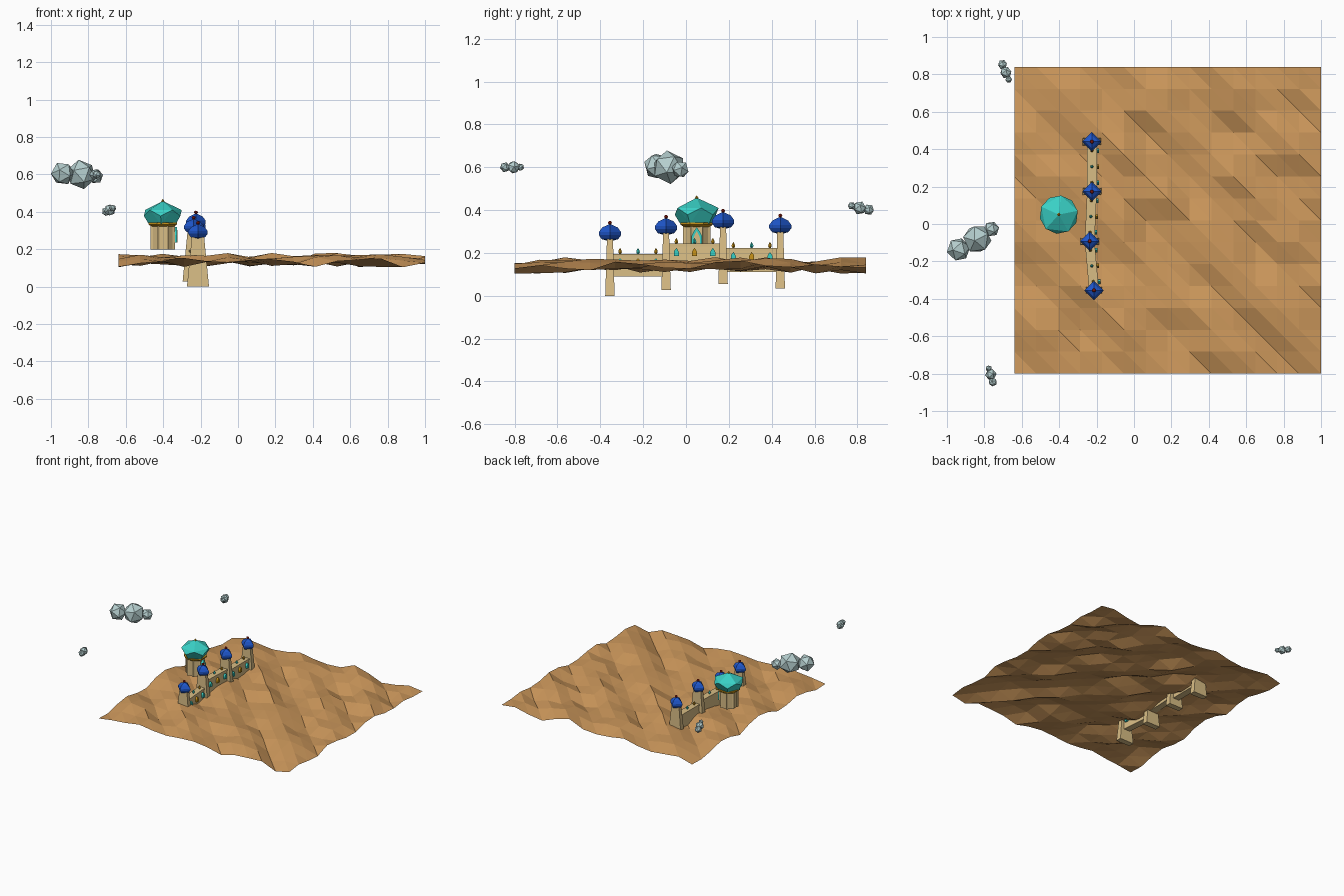
import bpy, bmesh, math, random
from mathutils import Vector, Euler

if "Cube" in bpy.data.objects:
    bpy.data.objects.remove(bpy.data.objects["Cube"])

random.seed(4)


def material(name, hexcol):
    rgb = [int(hexcol[i:i + 2], 16) / 255 for i in (0, 2, 4)]
    m = bpy.data.materials.new(name)
    m.diffuse_color = [c ** 2.2 for c in rgb] + [1]
    m.use_nodes = True
    m.node_tree.nodes["Principled BSDF"].inputs["Base Color"].default_value = m.diffuse_color
    return m


SAND = material("sandstone", "D8BC84")
DUNE = material("dune", "CC975C")
BLUE = material("blue_tile", "2458CC")
TEAL = material("teal_tile", "3CCFC4")
GOLD = material("gold", "C8921E")
RED = material("red", "9A2418")
MIST = material("cloud", "B4CECE")


def finish(name, bm, mat, loc=(0, 0, 0)):
    bmesh.ops.recalc_face_normals(bm, faces=bm.faces)
    me = bpy.data.meshes.new(name)
    bm.to_mesh(me)
    bm.free()
    ob = bpy.data.objects.new(name, me)
    ob.location = loc
    me.materials.append(mat)
    bpy.context.collection.objects.link(ob)
    return ob


def lathe(name, profile, sides, mat, loc, turn=0.0):
    """Closed faceted solid of revolution from (radius, height) points."""
    bm = bmesh.new()
    rings = []
    for r, z in profile:
        rings.append([bm.verts.new((r * math.cos(turn + 2 * math.pi * i / sides),
                                    r * math.sin(turn + 2 * math.pi * i / sides), z))
                      for i in range(sides)])
    for a, b in zip(rings, rings[1:]):
        for i in range(sides):
            j = (i + 1) % sides
            bm.faces.new((a[i], a[j], b[j], b[i]))
    bm.faces.new(rings[0])
    bm.faces.new(rings[-1])
    return finish(name, bm, mat, loc)


def loft(name, low, high, mat):
    """Solid between two quads."""
    bm = bmesh.new()
    a, b = [[bm.verts.new(p) for p in q] for q in (low, high)]
    bm.faces.new(a)
    bm.faces.new(b)
    for i in range(4):
        j = (i + 1) % 4
        bm.faces.new((a[i], a[j], b[j], b[i]))
    return finish(name, bm, mat)


def rect(x, y, z, w, d):
    return [(x + sx * w / 2, y + sy * d / 2, z)
            for sx, sy in ((-1, -1), (1, -1), (1, 1), (-1, 1))]


def arch(name, x, y, z, w, h, depth, mat):
    """Pointed arch panel facing +x."""
    pts = [(-.5, 0), (.5, 0), (.5, .5), (.3, .75), (0, 1), (-.3, .75), (-.5, .5)]
    bm = bmesh.new()
    f = bm.faces.new([bm.verts.new((x, y + a * w, z + b * h)) for a, b in pts])
    ext = bmesh.ops.extrude_face_region(bm, geom=[f])
    bmesh.ops.translate(bm, vec=(depth, 0, 0),
                        verts=[v for v in ext["geom"] if isinstance(v, bmesh.types.BMVert)])
    return finish(name, bm, mat)


# Desert sheet: 14 x 14 triangulated cells, diagonal furrows every four cells
bm = bmesh.new()
N, X0, Y0, S = 14, -.64, -.80, 1.64 / 14


def height(i, j):
    furrow = -.02 * math.cos((i + j - 1) * math.pi / 2)
    corner = -.025 * ((i / 7 - 1) * (j / 7 - 1)) ** 4
    return max(.104, min(.18, .143 + furrow + corner + random.uniform(-.018, .018)))


g = [[bm.verts.new((X0 + i * S, Y0 + j * S, height(i, j))) for j in range(N + 1)]
     for i in range(N + 1)]
for i in range(N):
    for j in range(N):
        a, b, c, d = g[i][j], g[i + 1][j], g[i + 1][j + 1], g[i][j + 1]
        bm.faces.new((a, b, d))
        bm.faces.new((b, c, d))
finish("desert_ground", bm, DUNE)

# Tapered towers with four-sided domes and finials: x, y, base height
towers = [(-.214, -.355, 0), (-.237, -.093, .028), (-.225, .173, .056), (-.225, .44, .033)]
DOME = [(.016, .258), (.038, .264), (.052, .283), (.052, .297), (.036, .319), (.008, .332)]
for n, (x, y, z) in enumerate(towers):
    loft(f"tower_{n}", rect(x, y, z, .118, .044), rect(x, y, z + .265, .066, .028), SAND)
    lathe(f"tower_dome_{n}", DOME, 4, BLUE, (x, y, z))
    lathe(f"tower_finial_{n}", [(.005, .325), (.005, .333), (.011, .34), (.008, .347), (.001, .35)],
          6, RED, (x, y, z))

# Wall segments with rail, ornaments and pointed windows: bottom and top heights
for n, (z0, z1) in enumerate([(.09, .196), (.13, .243), (.112, .224)]):
    a, b = Vector(towers[n][:2]), Vector(towers[n + 1][:2])

    def strip(z, w):
        return [(a.x - w, a.y, z), (a.x + w, a.y, z), (b.x + w, b.y, z), (b.x - w, b.y, z)]

    loft(f"wall_{n}", strip(z0, .026), strip(z1 - .012, .021), SAND)
    loft(f"wall_rail_{n}", strip(z1 - .012, .026), strip(z1, .026), SAND)
    for k in range(3):
        p = a.lerp(b, .5 + (k - 1) * .32)
        tint = TEAL if k != 1 else GOLD
        lathe(f"wall_ornament_{n}_{k}", [(.004, 0), (.009, .01), (.007, .018), (.001, .028)],
              5, GOLD if k != 1 else TEAL, (p.x, p.y, z1 - .002))
        arch(f"wall_window_{n}_{k}", p.x + .022, p.y, z1 - .058, .024, .038, .016, tint)

# Main hall: octagonal drum, corner pilasters, cornice
H = (-.402, .05, 0)
lathe("hall_drum", [(.062, .2), (.062, .325)], 8, SAND, H, math.pi / 8)
for k in range(8):
    t = math.pi / 8 + k * math.pi / 4
    lathe(f"hall_pilaster_{k}", [(.009, .2), (.009, .325)], 4, SAND,
          (H[0] + .061 * math.cos(t), H[1] + .061 * math.sin(t), 0), t)
lathe("hall_cornice", [(.066, .322), (.083, .333), (.083, .342)], 8, GOLD, H, math.pi / 8)
arch("hall_door_frame", -.352, .05, .235, .05, .085, .026, TEAL)
arch("hall_door", -.33, .05, .237, .03, .065, .006, SAND)

# Great dome: hull of staggered five-point rings, with gold finial
bm = bmesh.new()
for r, z, turn in ((.076, .334, .5), (.103, .378, .5), (.103, .41, 0), (.004, .456, 0)):
    for k in range(5):
        t = (k + turn) * 2 * math.pi / 5 + .2
        bm.verts.new((r * math.cos(t), r * math.sin(t), z))
bmesh.ops.convex_hull(bm, input=bm.verts)
finish("hall_dome", bm, TEAL, H)
lathe("hall_finial", [(.006, .45), (.009, .457), (.001, .468)], 6, GOLD, H)


# Clouds: clusters of icosahedra
def puff(name, x, y, z, r):
    bm = bmesh.new()
    bmesh.ops.create_icosphere(bm, subdivisions=1, radius=r)
    turn = Euler([random.uniform(0, 3) for _ in range(3)]).to_matrix()
    bmesh.ops.rotate(bm, matrix=turn, verts=bm.verts)
    finish(name, bm, MIST, (x, y, z))


puffs = [(-.838, -.08, .60, .08), (-.938, -.136, .605, .064), (-.762, -.027, .59, .042),
         (-.765, -.805, .60, .031), (-.755, -.845, .60, .024), (-.777, -.773, .60, .018),
         (-.685, .81, .41, .032), (-.703, .853, .402, .026), (-.67, .773, .42, .019)]
for n, p in enumerate(puffs):
    puff(f"cloud_{n // 3}_puff_{n % 3}", *p)
